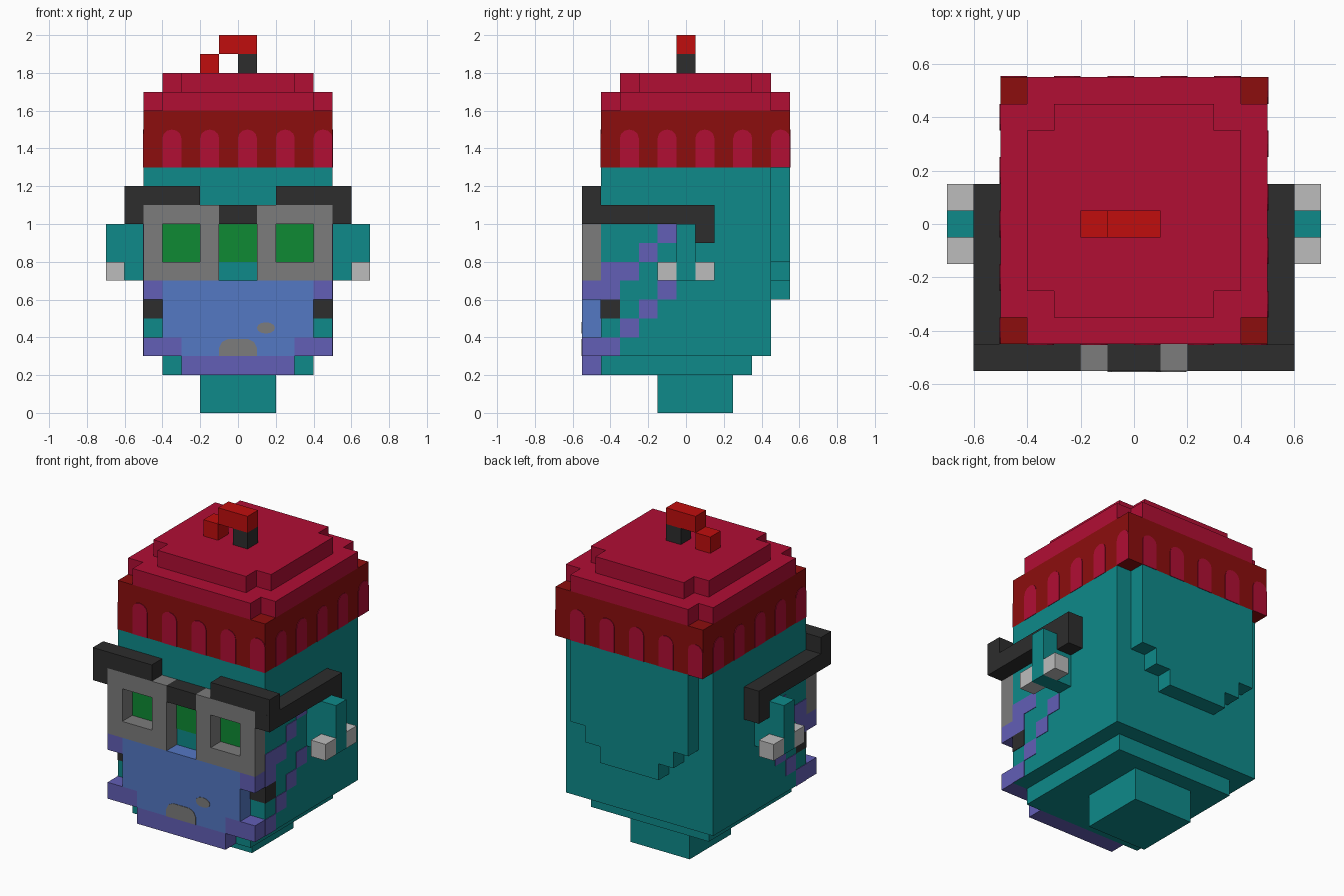
import bpy, bmesh, math
from mathutils import Matrix, Vector

cube = bpy.data.objects.get("Cube")
if cube:
    bpy.data.objects.remove(cube, do_unlink=True)


def linear(c):
    c /= 255
    return c / 12.92 if c <= 0.04045 else ((c + 0.055) / 1.055) ** 2.4


def material(name, r, g, b):
    m = bpy.data.materials.new(name)
    col = (linear(r), linear(g), linear(b), 1)
    m.diffuse_color = col
    m.use_nodes = True
    bsdf = m.node_tree.nodes["Principled BSDF"]
    bsdf.inputs["Base Color"].default_value = col
    bsdf.inputs["Roughness"].default_value = 0.9
    return m


TEAL = material("teal", 14, 138, 138)
CRIMSON = material("crimson", 177, 14, 52)
DARK_RED = material("dark_red", 140, 13, 13)
RED = material("bright_red", 192, 13, 13)
CHARCOAL = material("charcoal", 45, 45, 45)
GREY = material("mid_grey", 124, 124, 124)
SILVER = material("light_grey", 188, 188, 188)
GREEN = material("green", 14, 138, 52)
BLUE = material("blue", 84, 120, 196)
PURPLE = material("purple", 98, 94, 182)
EPS = 0.003  # thickness of painted plates


def finish(bm, name, mat, mirror=False):
    bmesh.ops.recalc_face_normals(bm, faces=bm.faces)
    me = bpy.data.meshes.new(name)
    bm.to_mesh(me)
    bm.free()
    me.materials.append(mat)
    ob = bpy.data.objects.new(name, me)
    bpy.context.collection.objects.link(ob)
    if mirror:
        ob.modifiers.new("Mirror", 'MIRROR').use_axis = (True, False, False)
    return ob


def boxes(name, mat, *spans, mirror=False):
    """Each span is (x0, x1, y0, y1, z0, z1)."""
    bm = bmesh.new()
    for x0, x1, y0, y1, z0, z1 in spans:
        m = Matrix.Translation(((x0 + x1) / 2, (y0 + y1) / 2, (z0 + z1) / 2))
        bmesh.ops.create_cube(bm, size=1, matrix=m @ Matrix.Diagonal((x1 - x0, y1 - y0, z1 - z0, 1)))
    return finish(bm, name, mat, mirror)


def add_prism(bm, pts, depth):
    face = bm.faces.new([bm.verts.new(p) for p in pts])
    ext = bmesh.ops.extrude_face_region(bm, geom=[face])["geom"]
    verts = [v for v in ext if isinstance(v, bmesh.types.BMVert)]
    bmesh.ops.translate(bm, vec=Vector(depth), verts=verts)


def prism(name, mat, pts, depth):
    bm = bmesh.new()
    add_prism(bm, pts, depth)
    return finish(bm, name, mat)


# Head, jaw and neck
boxes("head", TEAL, (-.5, .5, -.45, .45, .3, 1.3))
boxes("jaw", TEAL, (-.4, .4, -.45, .35, .2, .3))
boxes("neck", TEAL, (-.2, .2, -.15, .25, 0, .2))

# Raised back of the head with a stepped lower edge
half = [(.4, 1.3), (.4, .8), (.3, .8), (.3, .7), (.2, .7), (.2, .6)]
outline = half + [(-x, z) for x, z in reversed(half)]
prism("back_of_head", TEAL, [(x, .45, z) for x, z in outline], (0, .1, 0))

# Ears with studs
boxes("ears", TEAL, (.5, .7, -.05, .05, .7, 1.0), mirror=True)
boxes("ear_studs", SILVER, (.6, .7, -.15, -.05, .7, .8),
      (.6, .7, .05, .15, .7, .8), mirror=True)

# Hat: band, then two layers with notched corners
boxes("hat_band", DARK_RED, (-.5, .5, -.45, .55, 1.3, 1.6))
for name, r, z in (("hat_lower_layer", .5, 1.6), ("hat_upper_layer", .4, 1.7)):
    s = r - .1
    quarter = [(r, -s), (r, s), (s, s)]
    pts = []
    for k in range(4):
        for x, y in quarter:
            p = Matrix.Rotation(k * math.pi / 2, 3, 'Z') @ Vector((x, y, z))
            pts.append(p + Vector((0, .05, 0)))
    prism(name, CRIMSON, pts, (0, 0, .1))

# Round-topped ribs painted around the band
bm = bmesh.new()
for k in range(4):
    turn = Matrix.Translation((0, .05, 0)) @ Matrix.Rotation(k * math.pi / 2, 4, 'Z')
    for i in range(5):
        cx = -.35 + .2 * i
        rib = [(cx - .05, 1.3), (cx + .05, 1.3)]
        for j in range(7):
            a = math.pi * j / 6
            rib.append((cx + .05 * math.cos(a), 1.455 + .045 * math.sin(a)))
        out = turn.to_3x3() @ Vector((0, -EPS, 0))
        add_prism(bm, [turn @ Vector((x, -.5, z)) for x, z in rib], out)
finish(bm, "hat_ribs", CRIMSON)

# Hooked topper
boxes("topper_stem", CHARCOAL, (0, .1, -.05, .05, 1.8, 1.9))
boxes("topper_bar", RED, (-.1, .1, -.05, .05, 1.9, 2.0))
boxes("topper_tip", RED, (-.2, -.1, -.05, .05, 1.8, 1.9))

# Glasses: square rims around open holes
bm = bmesh.new()
corners = [(-1, -1), (1, -1), (1, 1), (-1, 1)]
outer = [bm.verts.new((.3 + .2 * a, -.55, .9 + .2 * b)) for a, b in corners]
inner = [bm.verts.new((.3 + .1 * a, -.55, .9 + .1 * b)) for a, b in corners]
ring = [bm.faces.new((outer[i], outer[(i + 1) % 4], inner[(i + 1) % 4], inner[i])) for i in range(4)]
ext = bmesh.ops.extrude_face_region(bm, geom=ring)["geom"]
bmesh.ops.translate(bm, vec=(0, .1, 0), verts=[v for v in ext if isinstance(v, bmesh.types.BMVert)])
finish(bm, "glasses_rims", GREY, mirror=True)
boxes("glasses_bridge", CHARCOAL, (-.1, .1, -.55, -.45, 1.0, 1.1))
boxes("glasses_brows", CHARCOAL, (.2, .6, -.55, -.45, 1.1, 1.2), mirror=True)
boxes("glasses_temples", CHARCOAL, (.5, .6, -.55, .15, 1.0, 1.1),
      (.5, .6, .05, .15, .9, 1.0), mirror=True)

# Green face paint behind the glasses
boxes("green_paint", GREEN, *[(x - .1, x + .1, -.45 - EPS, -.45, .8, 1.0) for x in (-.3, 0, .3)])

# Mask with its trim
half = [(.4, .7), (.4, .4), (.3, .4), (.3, .3)]
outline = half + [(-x, z) for x, z in reversed(half)]
prism("mask", BLUE, [(x, -.55, z) for x, z in outline], (0, .1, 0))
boxes("mask_side_trim", PURPLE, (.4, .5, -.55, -.45, .6, .7),
      (.3, .5, -.55, -.45, .3, .4), mirror=True)
boxes("mask_bottom_trim", PURPLE, (-.3, .3, -.55, -.45, .2, .3))

# Grey marks on the mask
mark = [(-.1, .3), (.1, .3), (.1, .345), (.085, .375), (.055, .39),
        (-.055, .39), (-.085, .375), (-.1, .345)]
prism("mask_mouth_mark", GREY, [(x, -.55, z) for x, z in mark], (0, -EPS, 0))
spot = [(.148 + .048 * math.cos(a), -.55, .45 + .03 * math.sin(a))
        for a in (math.tau * i / 12 for i in range(12))]
prism("mask_spot", GREY, spot, (0, -EPS, 0))

# Stepped mask straps and dark patches painted on the head sides
straps = [(-.15, -.05, .9), (-.25, -.15, .8), (-.45, -.25, .7), (-.45, -.35, .6),
          (-.15, -.05, .6), (-.25, -.15, .5), (-.35, -.25, .4), (-.45, -.35, .3)]
boxes("mask_straps", PURPLE, *[(.5, .5 + EPS, y0, y1, z, z + .1) for y0, y1, z in straps], mirror=True)
boxes("strap_patches", CHARCOAL, (.5, .5 + EPS, -.45, -.35, .5, .6),
      (.4, .5, -.45 - EPS, -.45, .5, .6), mirror=True)
